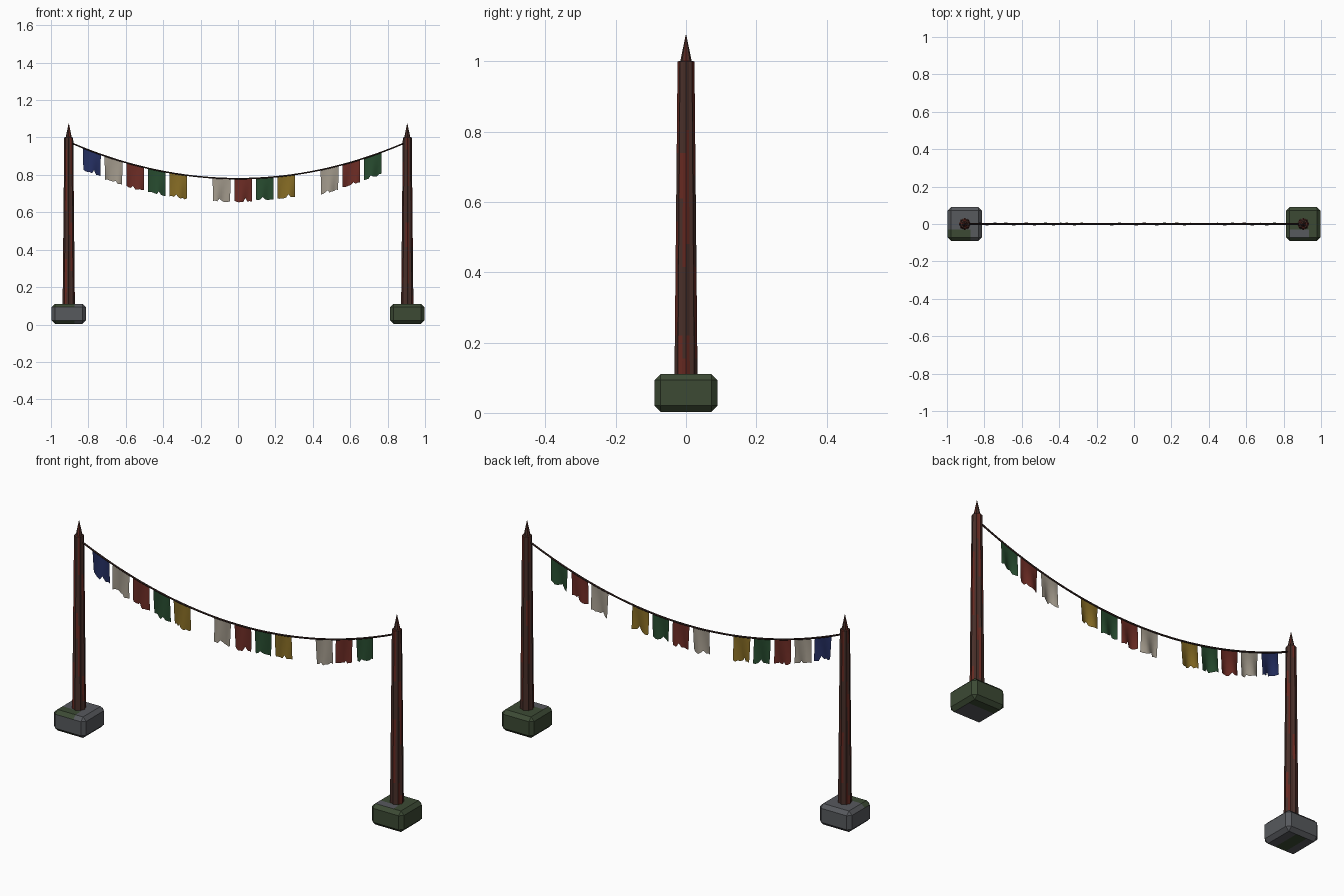
import bpy, bmesh, math, random

random.seed(4)
cube = bpy.data.objects.get("Cube")
if cube:
    bpy.data.objects.remove(cube, do_unlink=True)


def material(name, *rgb):
    m = bpy.data.materials.new(name)
    m.use_nodes = True
    m.diffuse_color = (*rgb, 1)
    m.node_tree.nodes["Principled BSDF"].inputs["Base Color"].default_value = (*rgb, 1)
    return m


wood = material("dark wood", .065, .028, .022)
paint = material("worn red paint", .13, .022, .015)
stone = material("grey stone", .095, .1, .11)
moss = material("moss green", .045, .068, .034)
rope_brown = material("rope brown", .025, .012, .01)
cloth = [material("blue cloth", .018, .028, .12), material("white cloth", .36, .32, .26),
         material("red cloth", .15, .025, .018), material("green cloth", .02, .07, .028),
         material("yellow cloth", .24, .15, .018)]

POST_X = .905
SAG_Z = .78


def rope_z(x):
    return SAG_Z + .24 * x * x


def finish(bm, name, mats, smooth=None):
    mesh = bpy.data.meshes.new(name)
    bm.to_mesh(mesh)
    bm.free()
    for m in mats:
        mesh.materials.append(m)
    obj = bpy.data.objects.new(name, mesh)
    bpy.context.collection.objects.link(obj)
    if smooth:
        bpy.ops.object.select_all(action='DESELECT')
        obj.select_set(True)
        bpy.context.view_layer.objects.active = obj
        bpy.ops.object.shade_smooth_by_angle(angle=math.radians(smooth))
    return obj


# Fluted, tapering post with a pointed tip
def post(name, x, seed):
    bm = bmesh.new()
    sides = 16
    levels = [(.09 + .91 * i / 14, .033 - .009 * i / 14) for i in range(15)]
    levels += [(1.002, .016), (1.075, .001)]
    rings = []
    for z, r in levels:
        ring = []
        for k in range(sides):
            a = math.tau * k / sides
            d = r * (1 if k % 2 == 0 else .86)
            ring.append(bm.verts.new((x + d * math.cos(a), d * math.sin(a), z)))
        rings.append(ring)
    for i, (low, high) in enumerate(zip(rings, rings[1:])):
        for k in range(sides):
            n = (k + 1) % sides
            f = bm.faces.new((low[k], low[n], high[n], high[k]))
            worn = math.sin(k * 2.1 + seed) + math.sin(i * .75 + k * 1.3 + seed)
            f.material_index = 1 if worn > .75 else 0
    bm.faces.new(rings[-1])
    bm.faces.new(rings[0][::-1])
    finish(bm, name, [wood, paint])


# Chamfered foundation stone, partly covered by moss
def base(name, x, mossy):
    bm = bmesh.new()
    bmesh.ops.create_cube(bm, size=1)
    for v in bm.verts:
        v.co.x = x + v.co.x * .182
        v.co.y *= .18
        v.co.z = .057 + v.co.z * .108
    bmesh.ops.bevel(bm, geom=bm.edges[:], offset=.018, segments=1, affect='EDGES')
    for cut in (-.03, .03):
        for co, no in (((x + cut, 0, 0), (1, 0, 0)), ((0, cut, 0), (0, 1, 0))):
            bmesh.ops.bisect_plane(bm, geom=bm.verts[:] + bm.edges[:] + bm.faces[:],
                                   plane_co=co, plane_no=no)
    for f in bm.faces:
        c, n = f.calc_center_median(), f.normal
        dx, dy = c.x - x, c.y
        if mossy:
            bare = (n.z > .9 and dy < -.025 and dx < .04) or (n.z < -.9 and dy < .03)
            f.material_index = 0 if bare else 1
        else:
            grown = (n.z > .5 and dx < .03 and dy < -.025) or (n.z < -.9 and abs(dx) < .03)
            f.material_index = 1 if grown or (n.z < -.3 and dy < -.07 and dx < .03) else 0
    finish(bm, name, [stone, moss])


# Hanging cloth flag, rippled and torn at the hem
def flag(number, x, length, mat):
    bm = bmesh.new()
    cols, rows, width = 8, 5, .095
    phase = random.uniform(0, 6)
    slit = random.choice((3, 5, 6))
    tear = [random.uniform(-.004, .005) for _ in range(cols + 1)]
    tear[slit] += .014
    grid = []
    for j in range(rows + 1):
        t = j / rows
        row = []
        for i in range(cols + 1):
            px = x + width * (i / cols - .5) * (1 - .03 * t)
            pz = rope_z(px) - length * t + (tear[i] if j == rows else 0)
            py = .009 * t * math.sin(phase + i * .85 + t)
            row.append(bm.verts.new((px, py, pz)))
        grid.append(row)
    for a, b in zip(grid, grid[1:]):
        for i in range(cols):
            bm.faces.new((a[i], b[i], b[i + 1], a[i + 1]))
    finish(bm, f"flag_{number}", [mat], 40)


# Sagging rope
def rope():
    curve = bpy.data.curves.new("rope", 'CURVE')
    curve.dimensions = '3D'
    curve.bevel_depth = .0045
    curve.bevel_resolution = 1
    curve.use_fill_caps = True
    count = 33
    line = curve.splines.new('POLY')
    line.points.add(count - 1)
    for i, p in enumerate(line.points):
        px = .89 * (2 * i / (count - 1) - 1)
        p.co = (px, 0, rope_z(px), 1)
    curve.materials.append(rope_brown)
    bpy.context.collection.objects.link(bpy.data.objects.new("rope", curve))


for side, s in (("right", -1), ("left", 1)):
    post(f"{side}_post", s * POST_X, 1 + s)
    base(f"{side}_base", s * POST_X, s > 0)
rope()

# Five-colour sequence with two flags missing
for i in range(14):
    if i not in (5, 10):
        px = -.781 + .1155 * i
        flag(i + 1, px, random.uniform(.112, .13), cloth[i % len(cloth)])
